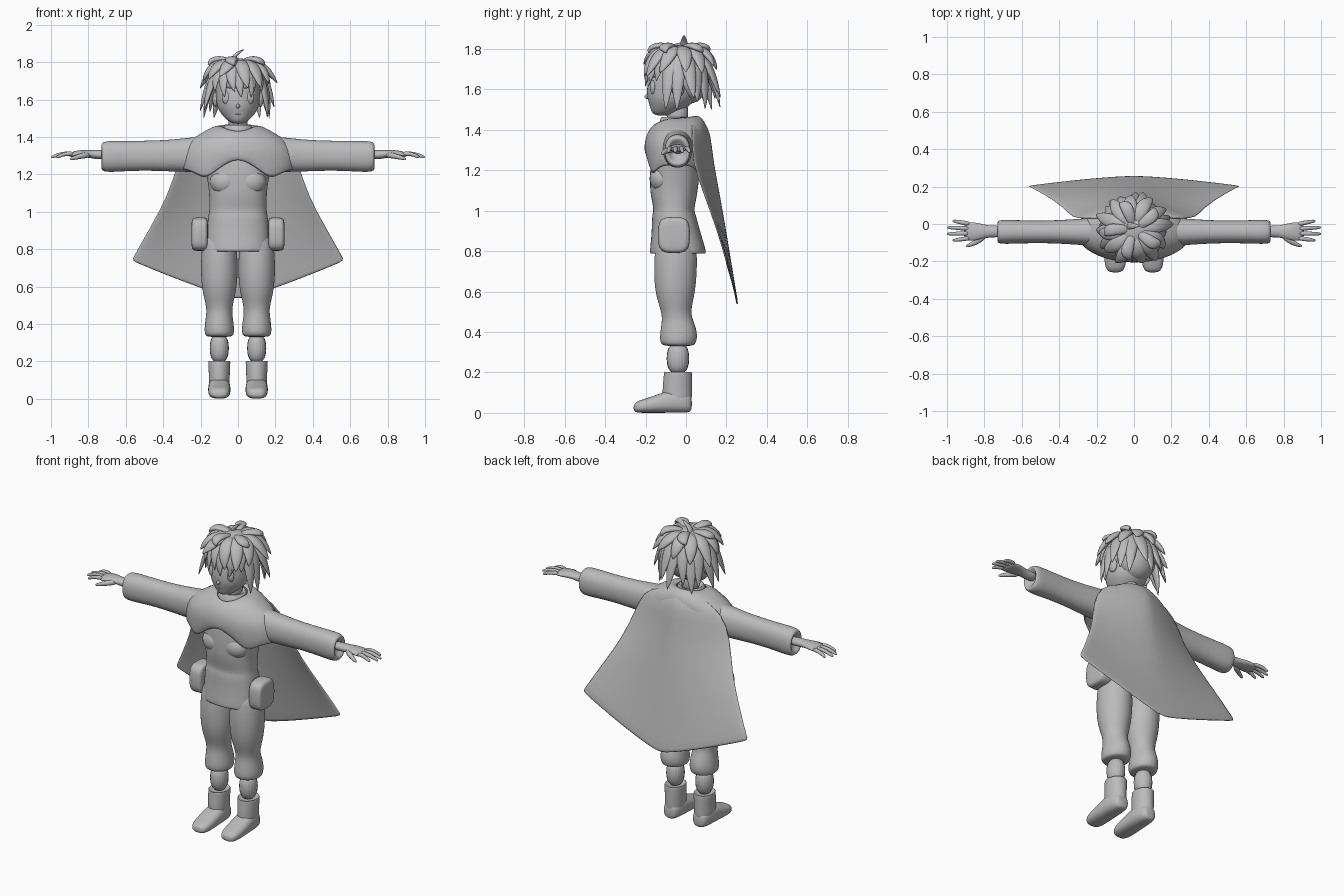
import bpy, bmesh, math, random
from math import sin, cos, pi, tau, radians
from mathutils import Vector

random.seed(4)
default_cube = bpy.data.objects.get("Cube")
if default_cube:
    bpy.data.objects.remove(default_cube)

GREY = (.5, .5, .5, 1)
clay = bpy.data.materials.new("clay_grey")
clay.use_nodes = True
clay.diffuse_color = GREY
clay.node_tree.nodes["Principled BSDF"].inputs["Base Color"].default_value = GREY


def finish(name, bm, mirror=False, subsurf=1, thickness=0):
    bmesh.ops.recalc_face_normals(bm, faces=bm.faces)
    mesh = bpy.data.meshes.new(name)
    bm.to_mesh(mesh)
    bm.free()
    for polygon in mesh.polygons:
        polygon.use_smooth = True
    mesh.materials.append(clay)
    part = bpy.data.objects.new(name, mesh)
    bpy.context.collection.objects.link(part)
    if thickness:
        solid = part.modifiers.new("thickness", "SOLIDIFY")
        solid.thickness, solid.offset = thickness, 0
    if mirror:
        part.modifiers.new("mirror", "MIRROR").use_mirror_merge = False
    if subsurf:
        smooth = part.modifiers.new("smooth", "SUBSURF")
        smooth.levels = smooth.render_levels = subsurf


def skin(bm, rows, closed=True, caps=True):
    """Bridge rows of points into a surface."""
    rows = [[bm.verts.new(point) for point in row] for row in rows]
    count = len(rows[0])
    for low, high in zip(rows, rows[1:]):
        for i in range(count if closed else count - 1):
            j = (i + 1) % count
            bm.faces.new((low[i], low[j], high[j], high[i]))
    if caps:
        bm.faces.new(rows[0])
        bm.faces.new(rows[-1])


def ring(centre, u, v, count, power=1.0):
    def bend(value):
        return math.copysign(abs(value) ** power, value)
    angles = [tau * i / count for i in range(count)]
    return [centre + u * bend(cos(a)) + v * bend(sin(a)) for a in angles]


def loft(name, axis, middle, sections, mirror=False, power=1.0):
    """Sections: place on the axis, half width about middle, then both ends of the depth."""
    X, Y, Z = Vector((1, 0, 0)), Vector((0, 1, 0)), Vector((0, 0, 1))
    along, across, deep = {"x": (X, Y, Z), "y": (Y, X, Z), "z": (Z, X, Y)}[axis]
    bm = bmesh.new()
    skin(bm, [ring(along * place + across * middle + deep * (near + far) / 2,
                   across * half, deep * (far - near) / 2, 20, power)
              for place, half, near, far in sections])
    finish(name, bm, mirror, subsurf=2)


def ball(name, centre, size, mirror=False):
    bm = bmesh.new()
    bmesh.ops.create_uvsphere(bm, u_segments=24, v_segments=16, radius=1)
    bmesh.ops.scale(bm, vec=size, verts=bm.verts)
    bmesh.ops.translate(bm, vec=centre, verts=bm.verts)
    finish(name, bm, mirror, subsurf=0)


def tube(bm, points, radii, side=None, flat=1.0):
    """Tapered tube along a path; side sets the wide direction."""
    points = [Vector(point) for point in points]
    rows = []
    for i, (point, radius) in enumerate(zip(points, radii)):
        along = (points[min(i + 1, len(points) - 1)] - points[max(i - 1, 0)]).normalized()
        u = side or along.cross(Vector((0, 0, 1))).normalized()
        v = along.cross(u).normalized()
        rows.append(ring(point, u * radius, v * radius * flat, 8))
    skin(bm, rows)


# Legs and boots
loft("trouser_leg", "z", .1, [
    (.9, .08, -.14, .04), (.78, .1, -.16, .06), (.6, .1, -.16, .05), (.5, .07, -.12, .02),
    (.45, .07, -.12, .04), (.39, .08, -.13, .06), (.34, .08, -.13, .05), (.33, .06, -.1, .03)],
    mirror=True)
loft("calf", "z", .1, [(.36, .055, -.1, .02), (.18, .055, -.1, .02)], mirror=True)
loft("boot_shaft", "z", .1, [
    (.19, .04, -.1, .01), (.21, .06, -.11, .03), (.19, .06, -.11, .03),
    (.1, .055, -.12, .03), (.02, .055, -.11, .03)], mirror=True)
loft("boot_foot", "y", .1, [
    (.03, .03, .01, .08), (.01, .05, 0, .1), (-.06, .06, 0, .12), (-.12, .06, 0, .1),
    (-.2, .06, 0, .07), (-.24, .05, 0, .06), (-.26, .03, .01, .04)], mirror=True, power=.8)

# Tunic, chest and hip pouches
loft("tunic", "z", 0, [
    (.8, .16, -.16, .08), (.78, .18, -.18, .1), (.81, .18, -.18, .1), (.9, .17, -.17, .07),
    (.98, .16, -.17, .05), (1, .155, -.16, .04), (1.05, .155, -.17, .05), (1.1, .155, -.18, .06),
    (1.2, .17, -.18, .07), (1.3, .19, -.17, .07), (1.4, .14, -.14, .04)], power=.85)
ball("chest", (.07, -.12, 1.16), (.08, .06, .07), mirror=True)
loft("hip_pouch", "x", -.06, [
    (.16, .06, .8, .96), (.17, .08, .79, .97), (.2, .08, .79, .97),
    (.24, .08, .79, .97), (.25, .06, .81, .95)], mirror=True, power=.6)


# Shoulder mantle, with a hem that rises at the centre
def hem(x):
    x = abs(x)
    return 1.17 + .11 * max(0, 1 - (x / .17) ** 1.5) + .05 * min(1, max(0, x - .17) / .1)


rows = []
for width, front, back, z_front, z_side, z_back in [
        (.08, -.14, .03, 1.43, 1.45, 1.46), (.12, -.16, .06, 1.42, 1.46, 1.47),
        (.2, -.19, .09, 1.38, 1.41, 1.44), (.27, -.2, .1, 1.33, 1.37, 1.39),
        (.3, -.2, .1, 1.29, 1.3, 1.3), (.3, -.19, .1, 0, 0, 0)]:
    row = []
    for i in range(48):
        c, s = cos(tau * i / 48), sin(tau * i / 48)
        reach, height = (back, z_back) if s > 0 else (front, z_front)
        y = -.05 + abs(s) * (reach + .05)
        z = z_side + (height - z_side) * s * s
        row.append((width * c, y, z or hem(width * c)))
    rows.append(row)
bm = bmesh.new()
skin(bm, rows, caps=False)
finish("shoulder_mantle", bm, thickness=.012)

# Collar and neck
loft("collar", "z", 0, [(1.38, .09, -.14, .03), (1.42, .09, -.14, .03), (1.45, .08, -.13, .03),
                        (1.47, .07, -.12, .02), (1.45, .06, -.11, .01)])
loft("neck", "z", 0, [(1.4, .055, -.1, .01), (1.56, .055, -.1, .02)])

# Sleeves with rolled-in cuffs
loft("sleeve", "x", -.042, [
    (.1, .08, 1.22, 1.41), (.24, .075, 1.21, 1.4), (.36, .065, 1.215, 1.385), (.5, .06, 1.22, 1.38),
    (.62, .063, 1.215, 1.38), (.7, .066, 1.21, 1.38), (.73, .06, 1.22, 1.37),
    (.73, .045, 1.24, 1.35), (.7, .03, 1.26, 1.33)], mirror=True, power=.9)

# Hands with four fingers and a thumb
loft("palm", "x", -.04, [
    (.69, .033, 1.28, 1.33), (.76, .03, 1.28, 1.33), (.8, .037, 1.29, 1.33),
    (.85, .05, 1.29, 1.33), (.89, .05, 1.29, 1.32), (.91, .04, 1.3, 1.31)], mirror=True)
bm = bmesh.new()
for i in range(4):
    knuckle = Vector((.875, -.025 * i, 1.31))
    tip = Vector((.97 if i in (0, 3) else 1, .017 - .035 * i, 1.29))
    path = [knuckle.lerp(tip, t) + Vector((0, 0, .01 * sin(pi * t))) for t in (0, .4, .7, .93, 1)]
    tube(bm, path, [.013, .013, .011, .009, .004])
tube(bm, [(.79, -.055, 1.305), (.83, -.09, 1.3), (.87, -.11, 1.29), (.9, -.12, 1.28)],
     [.018, .017, .013, .006])
finish("fingers", bm, mirror=True)

# Cape: middle y and z, half width, then edge y and z of each row
rows = []
for y_mid, z_mid, width, y_edge, z_edge in [
        (.04, 1.47, .09, .02, 1.46), (.09, 1.44, .17, .03, 1.42), (.12, 1.38, .27, .03, 1.38),
        (.13, 1.25, .33, .03, 1.24), (.17, 1.05, .38, .09, 1.08), (.21, .8, .47, .15, .92),
        (.25, .56, .56, .2, .76), (.255, .53, .575, .2, .74)]:
    spread = [i / 8 - 1 for i in range(17)]
    rows.append([(width * u, y_mid + (y_edge - y_mid) * abs(u) ** 1.4,
                  z_mid + (z_edge - z_mid) * abs(u) ** 1.15) for u in spread])
bm = bmesh.new()
skin(bm, rows, closed=False, caps=False)
finish("cape", bm, thickness=.01)

# Head and face
loft("head", "z", 0, [
    (1.47, .02, -.14, -.08), (1.48, .05, -.17, -.04), (1.52, .09, -.18, .02), (1.56, .115, -.195, .06),
    (1.62, .12, -.195, .08), (1.7, .12, -.18, .08), (1.78, .08, -.13, .04)])
ball("eye", (.06, -.163, 1.61), (.026, .016, .036), mirror=True)
ball("ear", (.12, -.04, 1.6), (.016, .03, .04), mirror=True)
ball("nose", (0, -.19, 1.565), (.01, .016, .012))
ball("mouth", (0, -.172, 1.52), (.018, .01, .004))
bm = bmesh.new()
tube(bm, [(.03, -.183, 1.66), (.06, -.172, 1.67), (.09, -.15, 1.66)], [.004, .006, .003])
finish("eyebrow", bm, mirror=True)

# Hair: a cap covered by curved, flattened locks
ball("hair_cap", (0, -.03, 1.72), (.13, .13, .1))
ball("hair_back", (0, .015, 1.66), (.12, .1, .13))
bm = bmesh.new()


def lock(angle, reach, tip_height, width, flick, crown=1.79):
    angle = radians(angle)
    out, side = Vector((cos(angle), sin(angle), 0)), Vector((-sin(angle), cos(angle), 0))
    base, up = Vector((0, -.03, 0)), Vector((0, 0, 1))
    start = base + out * .02 + up * crown
    rise = base + out * .115 + up * (crown + .04)
    fall = base + out * .17 + up * ((crown + tip_height) / 2 + .01)
    tip = base + out * reach + side * flick + up * tip_height
    path, radii = [], []
    for i in range(9):
        t = i / 8
        s = 1 - t
        path.append(start * s**3 + rise * 3 * t * s * s + fall * 3 * t * t * s + tip * t**3)
        radii.append(width * max(.04, sin(pi * (.1 + .9 * t)) ** .7))
    tube(bm, path, radii, side, flat=.5)


# Long side and back locks, a shorter layer, the fringe and crown tufts
for i in range(13):
    lock(-22 + i * 18.7, random.uniform(.16, .21), random.uniform(1.49, 1.57), .042,
         random.uniform(-.03, .03))
for i in range(12):
    lock(i * 30 + 10, random.uniform(.18, .22), random.uniform(1.64, 1.73), .042,
         random.uniform(-.04, .04))
for i in range(7):
    lock(-142 + i * 17, .17, 1.64 - .03 * (i % 2), .036, random.uniform(-.03, .04), crown=1.78)
for i in range(5):
    lock(35 + i * 72, .15, 1.78, .036, .03, crown=1.8)
tube(bm, [(-.03, -.01, 1.78), (-.03, -.01, 1.82), (0, -.01, 1.85), (.035, -.01, 1.87)],
     [.02, .022, .016, .002], side=Vector((0, 1, 0)), flat=.6)
finish("hair_locks", bm)
